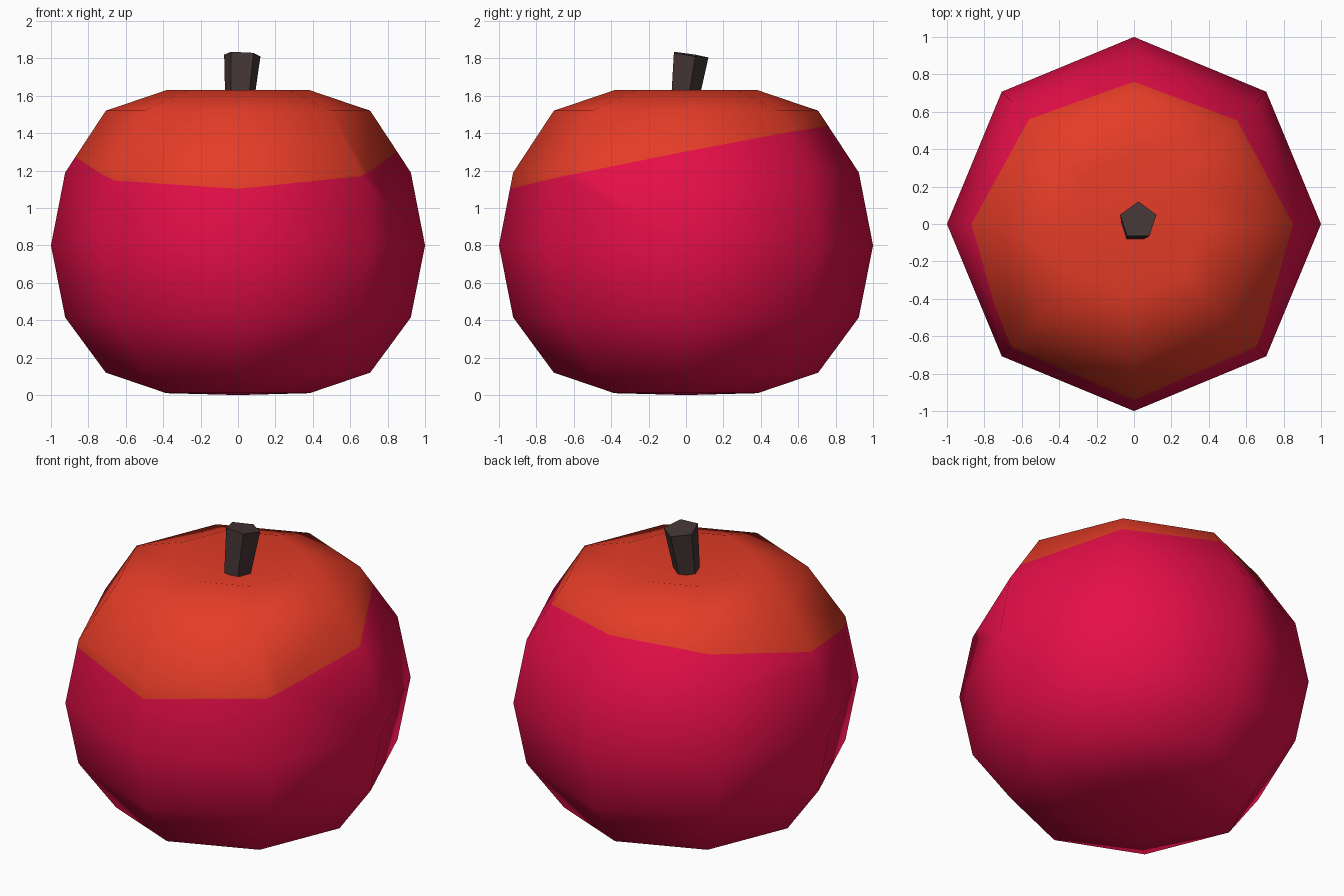
import bpy, bmesh, math
from mathutils import Vector

if "Cube" in bpy.data.objects:
    bpy.data.objects.remove(bpy.data.objects["Cube"])


def material(name, rgb):
    m = bpy.data.materials.new(name)
    m.diffuse_color = (*rgb, 1)
    m.use_nodes = True
    m.node_tree.nodes["Principled BSDF"].inputs["Base Color"].default_value = m.diffuse_color
    return m


def finish(bm, name, mats):
    bmesh.ops.recalc_face_normals(bm, faces=bm.faces[:])
    me = bpy.data.meshes.new(name)
    bm.to_mesh(me)
    bm.free()
    for m in mats:
        me.materials.append(m)
    ob = bpy.data.objects.new(name, me)
    bpy.context.collection.objects.link(ob)
    return ob


def ring(bm, n, r, z, cx=0.0, cy=0.0, tilt=(0, 0)):
    verts = []
    for i in range(n):
        a = math.pi / 2 + 2 * math.pi * i / n
        x, y = r * math.cos(a), r * math.sin(a)
        verts.append(bm.verts.new((cx + x, cy + y, z + tilt[0] * x + tilt[1] * y)))
    return verts


def bridge(bm, a, b):
    n = len(a)
    for i in range(n):
        j = (i + 1) % n
        bm.faces.new((a[i], a[j], b[j], b[i]))


red = material("crimson skin", (0.78, 0.0045, 0.064))
orange = material("orange skin", (0.78, 0.045, 0.02))
brown = material("dark brown stem", (0.06, 0.036, 0.036))

# Fruit: eight-sided lathe with dented top
bm = bmesh.new()
profile = [(0.383, 0.01), (0.707, 0.12), (0.924, 0.415), (1.0, 0.8),
           (0.924, 1.19), (0.707, 1.52), (0.383, 1.63)]
rings = [ring(bm, 8, r, z) for r, z in profile]
for a, b in zip(rings, rings[1:]):
    bridge(bm, a, b)
for end, z in ((rings[0], 0.0), (rings[-1], 1.535)):
    pole = bm.verts.new((0, 0, z))
    for i in range(8):
        bm.faces.new((end[i], end[(i + 1) % 8], pole))

# Orange cap: cut along a tilted plane, colour the faces above it
origin = Vector((0, 0, 1.288))
normal = Vector((-0.017, -0.197, 1)).normalized()
bmesh.ops.bisect_plane(bm, geom=bm.verts[:] + bm.edges[:] + bm.faces[:],
                       plane_co=origin, plane_no=normal)
for f in bm.faces:
    f.smooth = True
    f.material_index = int((f.calc_center_median() - origin).dot(normal) > 0)
finish(bm, "fruit", [red, orange])

# Stem: leaning five-sided prism, wider at its slanted top
bm = bmesh.new()
low = ring(bm, 5, 0.073, 1.48, 0.003, -0.026)
high = ring(bm, 5, 0.102, 1.82, 0.023, 0.018, (-0.05, -0.15))
bridge(bm, low, high)
bm.faces.new(low)
bm.faces.new(high)
finish(bm, "stem", [brown])
